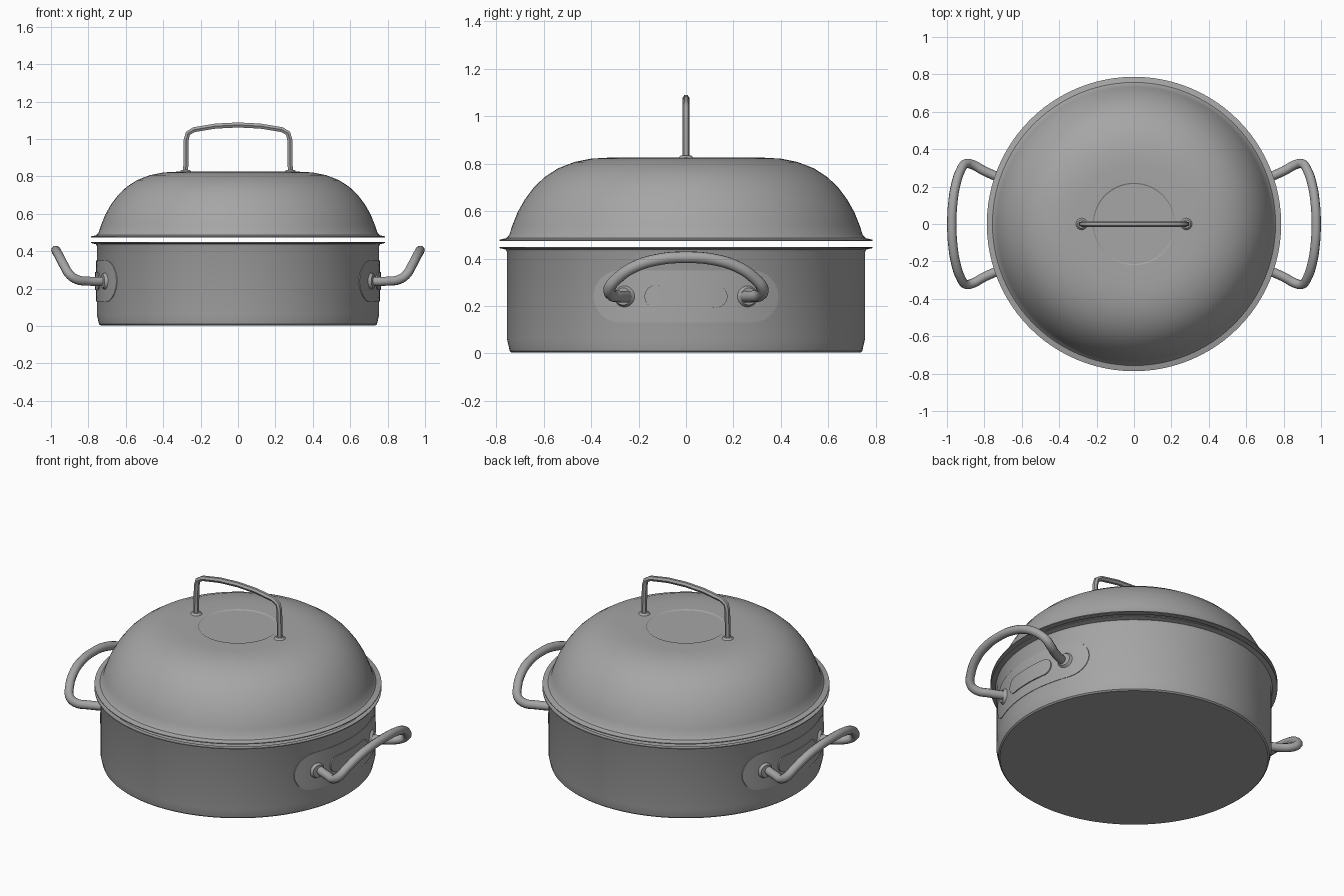
import bpy, bmesh, math
from mathutils import Vector

cube = bpy.data.objects.get("Cube")
if cube:
    bpy.data.objects.remove(cube, do_unlink=True)

steel = bpy.data.materials.new("brushed_grey_steel")
steel.use_nodes = True
GREY = (0.38, 0.38, 0.38, 1)
steel.diffuse_color = GREY
steel.node_tree.nodes["Principled BSDF"].inputs["Base Color"].default_value = GREY


def finish(obj, angle=30):
    """Give the part its colour and smooth shading with sharp edges."""
    obj.data.materials.clear()
    obj.data.materials.append(steel)
    bpy.ops.object.select_all(action="DESELECT")
    obj.select_set(True)
    bpy.context.view_layer.objects.active = obj
    bpy.ops.object.shade_smooth_by_angle(angle=math.radians(angle))
    return obj


def from_bmesh(name, bm):
    bmesh.ops.remove_doubles(bm, verts=bm.verts, dist=1e-5)
    bmesh.ops.recalc_face_normals(bm, faces=bm.faces)
    mesh = bpy.data.meshes.new(name)
    bm.to_mesh(mesh)
    bm.free()
    obj = bpy.data.objects.new(name, mesh)
    bpy.context.collection.objects.link(obj)
    return finish(obj)


def lathe(name, profile, steps=96):
    """Spin a closed (radius, height) profile round the z axis."""
    bm = bmesh.new()
    verts = [bm.verts.new((r, 0, z)) for r, z in profile]
    edges = [bm.edges.new(pair) for pair in zip(verts, verts[1:])]
    bmesh.ops.spin(bm, geom=verts + edges, cent=(0, 0, 0), axis=(0, 0, 1),
                   angle=math.tau, steps=steps, use_merge=False)
    return from_bmesh(name, bm)


def tube(name, points, radius, spline_type, sides):
    """Sweep a round rod along a path and turn it into a mesh."""
    curve = bpy.data.curves.new(name, "CURVE")
    curve.dimensions = "3D"
    curve.bevel_depth = radius
    curve.bevel_resolution = sides
    curve.resolution_u = 6
    curve.use_fill_caps = True
    spline = curve.splines.new(spline_type)
    if spline_type == "BEZIER":
        spline.bezier_points.add(len(points) - 1)
        for bp, p in zip(spline.bezier_points, points):
            bp.co = p
            bp.handle_left_type = bp.handle_right_type = "AUTO"
    else:
        spline.points.add(len(points) - 1)
        for sp, p in zip(spline.points, points):
            sp.co = (*p, 1)
    obj = bpy.data.objects.new(name, curve)
    bpy.context.collection.objects.link(obj)
    bpy.ops.object.select_all(action="DESELECT")
    obj.select_set(True)
    bpy.context.view_layer.objects.active = obj
    bpy.ops.object.convert(target="MESH")
    return finish(bpy.context.view_layer.objects.active, 50)


def boss(name, centre, direction, r_base, r_top, depth):
    """Small tapered collar where a rod meets a surface."""
    bpy.ops.mesh.primitive_cone_add(vertices=24, radius1=r_base, radius2=r_top,
                                    depth=depth, location=centre)
    obj = bpy.context.object
    obj.name = name
    obj.rotation_euler = Vector(direction).to_track_quat("Z", "Y").to_euler()
    return finish(obj)


def curved_plate(name, side, half_w, half_h, z, r_in, r_out, rings=10):
    """Rounded plate wrapped on the pot wall."""
    outline = []
    straight = half_w - half_h
    for s in (1, -1):
        outline += [(s * (straight - 2 * straight * i / 10), s * half_h) for i in range(10)]
        outline += [(s * (-straight - half_h * math.sin(math.pi * i / 12)),
                     s * half_h * math.cos(math.pi * i / 12)) for i in range(12)]
    bm = bmesh.new()

    def on_wall(y, h, r):
        return bm.verts.new((side * math.sqrt(r * r - y * y), y, z + h))

    levels = [(k / rings, r_out) for k in range(1, rings + 1)] + [(1, r_in)]
    loops = [[on_wall(y * s, h * s, r) for y, h in outline] for s, r in levels]
    middle = on_wall(0, 0, r_out)
    n = len(outline)
    for i in range(n):
        j = (i + 1) % n
        bm.faces.new((middle, loops[0][i], loops[0][j]))
        for a, b in zip(loops, loops[1:]):
            bm.faces.new((a[i], b[i], b[j], a[j]))
    obj = from_bmesh(name, bm)
    # Make the open sheet face away from the pot
    if obj.data.polygons[0].normal.x * side < 0:
        obj.data.flip_normals()
    return obj


# Pot: thick base, straight wall, thin flared rim, hollow inside
lathe("pot", [
    (0, 0.003), (0.735, 0.003), (0.743, 0.010), (0.755, 0.062), (0.755, 0.428),
    (0.760, 0.438), (0.787, 0.444), (0.787, 0.449), (0.755, 0.446),
    (0.743, 0.430), (0.743, 0.065), (0, 0.065)])

# Lid: flared rim, dome, flat crown with a slightly sunken centre
lathe("lid", [
    (0, 0.819), (0.214, 0.819), (0.220, 0.823), (0.33, 0.825), (0.40, 0.821),
    (0.47, 0.807), (0.54, 0.780), (0.595, 0.744), (0.64, 0.702), (0.68, 0.648),
    (0.71, 0.595), (0.732, 0.540), (0.745, 0.500), (0.757, 0.486),
    (0.787, 0.479), (0.787, 0.474), (0.750, 0.477), (0.733, 0.495),
    (0.700, 0.590), (0.63, 0.695), (0.53, 0.770), (0.40, 0.809), (0.33, 0.813),
    (0, 0.809)])

# Lid handle: bent rod with faceted corners
half = [(0.28, 0.815), (0.277, 0.995), (0.268, 1.030), (0.235, 1.050),
        (0.12, 1.069), (0, 1.075)]
path = [(-x, 0, z) for x, z in half] + [(x, 0, z) for x, z in half[-2::-1]]
tube("lid_handle", path, 0.0155, "POLY", 1)

# Side handle rod, front half only; the rest is mirrored
rod = [(0.70, 0.240, 0.24), (0.80, 0.283, 0.24), (0.865, 0.318, 0.25),
       (0.90, 0.322, 0.275), (0.928, 0.285, 0.32), (0.953, 0.21, 0.368),
       (0.969, 0.11, 0.397), (0.974, 0, 0.405)]

for side, word in ((1, "left"), (-1, "right")):
    boss(f"lid_handle_collar_{word}", (side * 0.28, 0, 0.828), (0, 0, 1), 0.034, 0.022, 0.014)

    # Side handle with its mounting plate, raised panel and collars
    path = [(side * x, y, z) for x, y, z in rod]
    path += [(side * x, -y, z) for x, y, z in rod[-2::-1]]
    tube(f"side_handle_{word}", path, 0.025, "BEZIER", 3)
    curved_plate(f"mounting_plate_{word}", side, 0.39, 0.11, 0.24, 0.752, 0.758)
    curved_plate(f"raised_panel_{word}", side, 0.175, 0.048, 0.24, 0.756, 0.764)
    for end, place in ((-1, "front"), (1, "back")):
        out = Vector((side * math.cos(0.35), end * math.sin(0.35), 0))
        boss(f"handle_collar_{word}_{place}", out * 0.762 + Vector((0, 0, 0.24)),
             out, 0.048, 0.036, 0.02)
